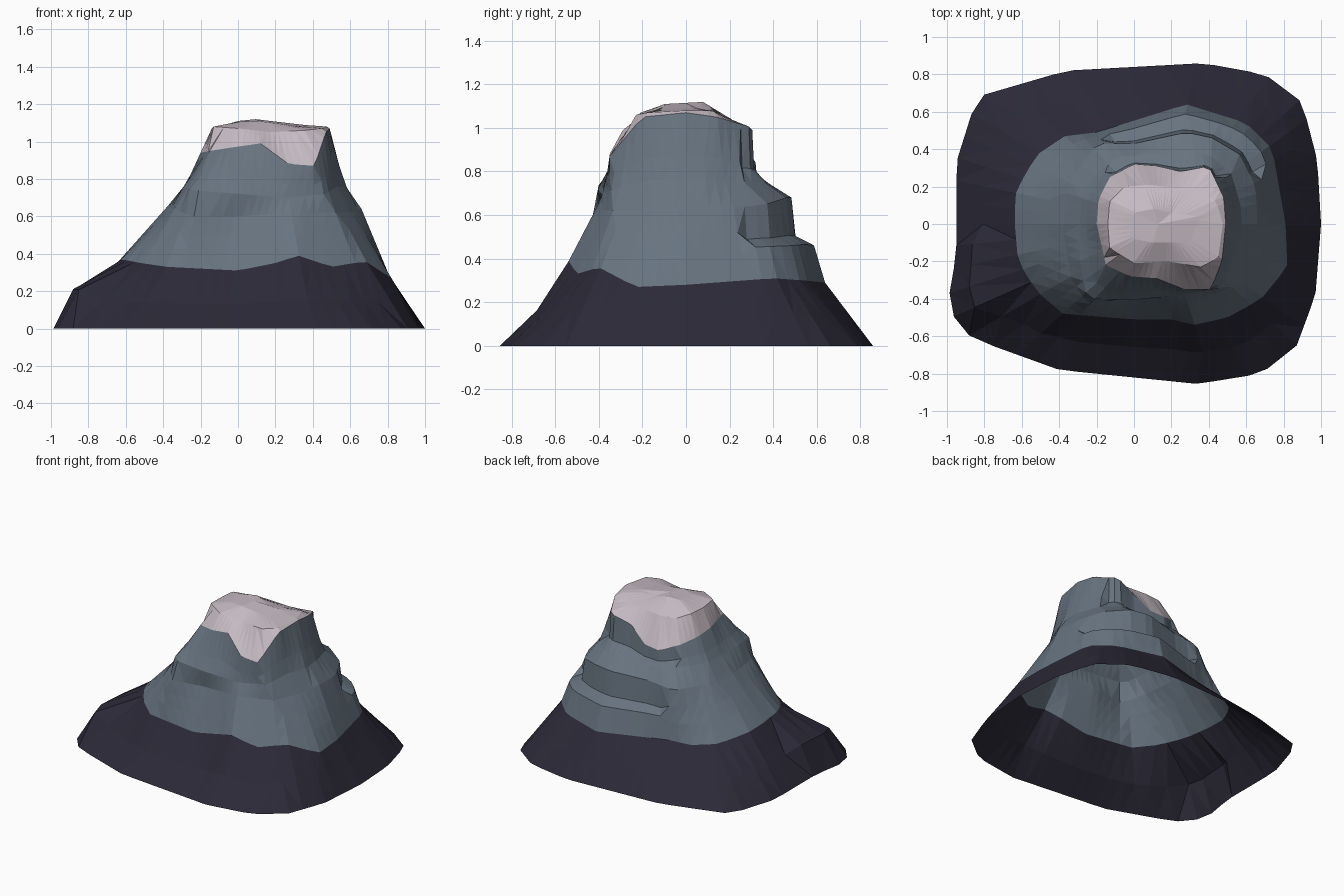
import bpy, bmesh, math, random
from mathutils import Vector

if "Cube" in bpy.data.objects:
    bpy.data.objects.remove(bpy.data.objects["Cube"])

random.seed(4)
SIDES = 60
AXIS = Vector((0.15, 0.0, 0.0))   # every cross-section surrounds this axis


def material(name, rgb):
    m = bpy.data.materials.new(name)
    m.diffuse_color = (*rgb, 1)
    m.use_nodes = True
    m.node_tree.nodes["Principled BSDF"].inputs["Base Color"].default_value = m.diffuse_color
    return m


def section(points):
    """Resample a rough closed outline (x, y, z) at even angles about the axis."""
    pts = [Vector(p) - AXIS for p in points]
    ring = []
    for i in range(SIDES):
        a = 2 * math.pi * i / SIDES
        d = Vector((math.cos(a), math.sin(a)))
        best = None
        for p, q in zip(pts, pts[1:] + pts[:1]):
            e = q - p
            den = d.x * e.y - d.y * e.x
            if abs(den) < 1e-9:
                continue
            r = (p.x * e.y - p.y * e.x) / den
            s = (p.x * d.y - p.y * d.x) / den
            if r > 0 and -1e-6 <= s <= 1 + 1e-6 and (best is None or r > best[0]):
                best = (r, p.z + s * e.z)
        ring.append(AXIS + Vector((d.x * best[0], d.y * best[0], best[1])))
    return ring


def between(low, high, blend):
    """Ring between two others; blend(point) gives (inward, upward) fractions."""
    ring = []
    for p, q in zip(low, high):
        t, u = blend(p)
        v = p.lerp(q, t)
        v.z = p.z + (q.z - p.z) * u
        ring.append(v)
    return ring


def shell(name, rings, mat, tip=None):
    """Flat-faced band through the rings, optionally closed at a tip."""
    bm = bmesh.new()
    loops = [[bm.verts.new(v) for v in r] for r in rings]
    for a, b in zip(loops, loops[1:]):
        for i in range(SIDES):
            j = (i + 1) % SIDES
            bm.faces.new((a[i], a[j], b[j], b[i]))
    if tip:
        t = bm.verts.new(tip)
        for i in range(SIDES):
            bm.faces.new((loops[-1][i], loops[-1][(i + 1) % SIDES], t))
    bmesh.ops.triangulate(bm, faces=bm.faces[:], quad_method='SHORT_EDGE')
    me = bpy.data.meshes.new(name)
    bm.to_mesh(me)
    bm.free()
    me.materials.append(mat)
    ob = bpy.data.objects.new(name, me)
    bpy.context.collection.objects.link(ob)
    return ob


# Ground outline
ground = section([
    (-1, -.45, 0), (-.87, -.61, 0), (-.4, -.78, 0), (.34, -.855, 0), (.68, -.8, 0),
    (.87, -.65, 0), (.97, -.38, 0), (1, 0, 0), (.98, .34, 0), (.9, .65, 0),
    (.7, .8, 0), (.37, .86, 0), (-.36, .82, 0), (-.84, .68, 0), (-.95, .33, 0),
    (-.95, -.16, 0)])

# Line where the dark foot meets the grey rock
rock_line = section([
    (-.64, .03, .36), (-.63, .18, .35), (-.52, .37, .31), (-.37, .47, .3), (-.2, .49, .3),
    (.28, .64, .29), (.6, .54, .3), (.74, .4, .31), (.81, 0, .28), (.82, -.23, .27),
    (.68, -.4, .36), (.5, -.5, .33), (.32, -.54, .39), (.2, -.51, .35), (0, -.51, .31),
    (-.38, -.48, .33), (-.52, -.36, .35), (-.62, -.2, .37)])

# Shelf halfway up, widest at the back
shelf = section([
    (-.38, 0, .65), (-.36, .2, .65), (-.2, .43, .64), (0, .43, .66), (.28, .49, .68),
    (.42, .46, .68), (.57, .37, .65), (.65, .2, .63), (.66, 0, .64), (.6, -.18, .62),
    (.52, -.34, .62), (.3, -.42, .62), (0, -.39, .6), (-.25, -.43, .6), (-.34, -.28, .64)])

# Foot of the upper cliff, overhanging slightly in front
cliff_foot = section([
    (-.29, 0, .76), (-.28, .15, .76), (-.2, .27, .76), (-.08, .36, .74), (.3, .39, .74),
    (.42, .36, .75), (.52, .27, .75), (.57, .1, .76), (.58, -.05, .76), (.53, -.18, .76),
    (.47, -.34, .72), (.27, -.38, .70), (0, -.405, .72), (-.25, -.4, .74), (-.29, -.2, .76)])

# Ragged snow line, hanging low at the front right and the back
snow_line = section([
    (-.2, 0, .94), (-.19, .13, .92), (-.13, .25, .89), (0, .32, .84), (.12, .31, .85),
    (.25, .28, .95), (.4, .31, 1.0), (.48, .14, 1.05), (.49, 0, 1.07), (.47, -.2, 1.05),
    (.41, -.35, .87), (.27, -.35, .88), (.12, -.29, .99), (-.02, -.28, .97), (-.15, -.22, .95)])

# Rim and crown of the snow cap
rim = section([
    (-.14, 0, 1.07), (-.13, .12, 1.07), (-.05, .2, 1.04), (.08, .21, 1.04), (.33, .18, 1.05),
    (.44, .12, 1.08), (.475, 0, 1.08), (.45, -.18, 1.07), (.36, -.23, 1.06), (.18, -.2, 1.05),
    (0, -.21, 1.07), (-.13, -.13, 1.08)])
crown = section([
    (0, .06, 1.11), (.1, .08, 1.12), (.2, .06, 1.09), (.35, .04, 1.09), (.3, -.1, 1.085),
    (.1, -.1, 1.11), (0, -.08, 1.105)])


# Rings derived from the outlines
def foot_blend(p):
    if p.x < -.85 and -.5 < p.y < 0:      # shoulder on the front left corner
        return (.27, .58)
    return (.52, .42) if p.y < -.6 else (.46, .46)


def on_terrace(p):
    return p.y > .3 and p.x > -.2


foot_bulge = between(ground, rock_line, foot_blend)
ledge_edge = between(rock_line, shelf, lambda p: (.33, .44) if on_terrace(p) else (.36, .36))
ledge_inner = between(rock_line, shelf, lambda p: (.88, .55) if on_terrace(p) else (.66, .66))
cliff_base = between(cliff_foot, snow_line, lambda p: (.85, .25) if p.y > .3 else (.4, .35))

shell("dark_foot", [ground, foot_bulge, rock_line],
      material("dark violet stone", (.024, .022, .038)))
shell("rock_body", [rock_line, ledge_edge, ledge_inner, shelf, cliff_foot, cliff_base, snow_line],
      material("blue grey rock", (.135, .172, .215)))
shell("snow_cap", [snow_line, rim, crown],
      material("pale pink snow", (.56, .49, .54)), tip=(.13, 0, 1.115))
